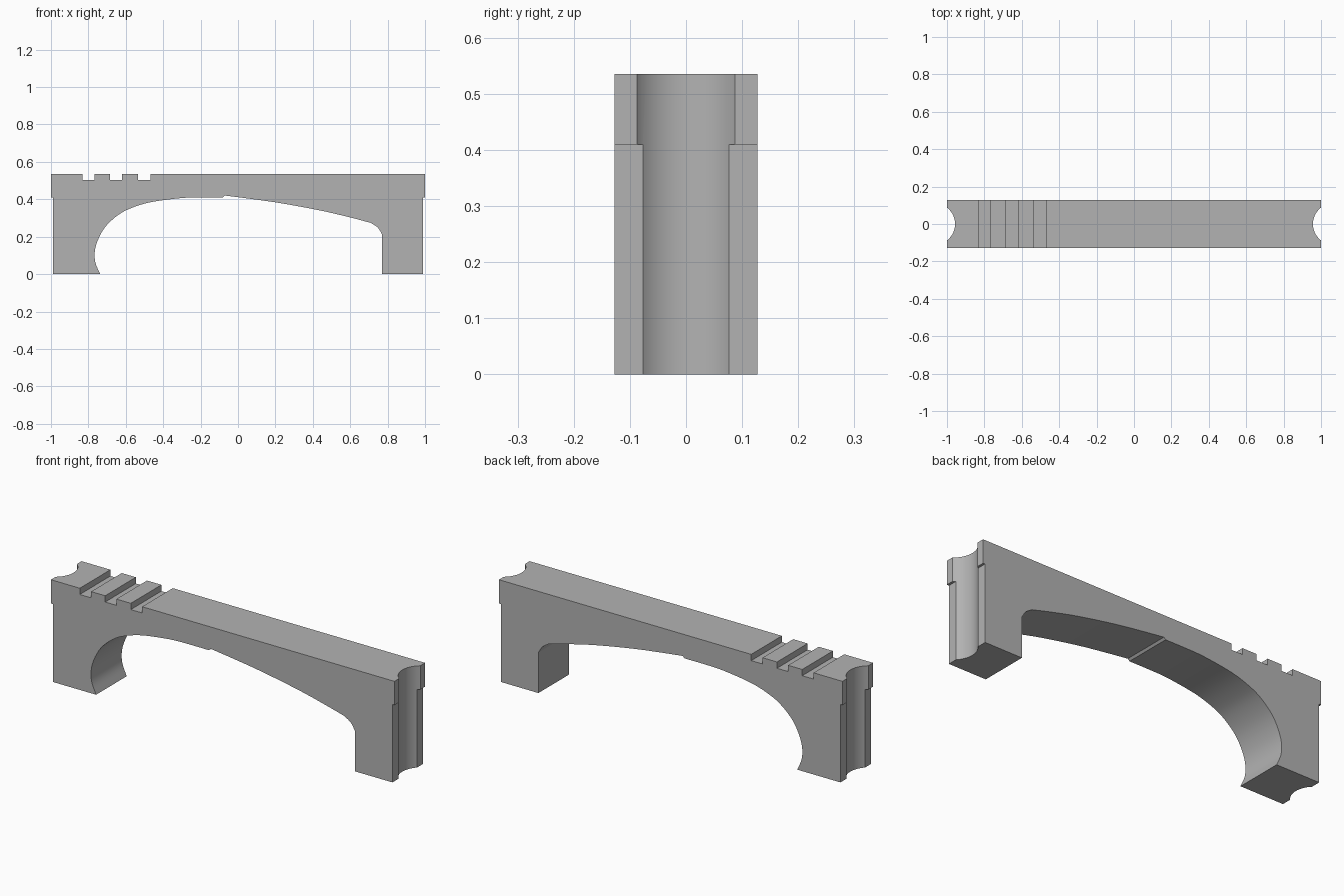
import bpy
import bmesh
import math
from mathutils import Vector

default = bpy.data.objects.get("Cube")
if default:
    bpy.data.objects.remove(default, do_unlink=True)

TOP, LEDGE, HALF_DEPTH = 0.535, 0.41, 0.1275
END, LEG_END, NOTCH_FLOOR = 1.0, 0.988, 0.502

stone = bpy.data.materials.new("stone grey")
stone.use_nodes = True
stone.diffuse_color = (0.45, 0.45, 0.45, 1)
stone.node_tree.nodes["Principled BSDF"].inputs["Base Color"].default_value = (0.45, 0.45, 0.45, 1)


def smooth_path(points, steps=4):
    """Catmull-Rom curve through the points."""
    p = [Vector(q) for q in points]
    p = [2 * p[0] - p[1]] + p + [2 * p[-1] - p[-2]]
    out = []
    for a, b, c, d in zip(p, p[1:], p[2:], p[3:]):
        for i in range(steps):
            t = i / steps
            out.append(0.5 * (2 * b + (c - a) * t + (2 * a - 5 * b + 4 * c - d) * t * t
                              + (3 * b - a - 3 * c + d) * t ** 3))
    return [tuple(q) for q in out] + [tuple(points[-1])]


# Underside: round arch on the right-hand end, long shallow arch on the other
round_arch = smooth_path([(-0.737, 0), (-0.762, 0.06), (-0.766, 0.117), (-0.75, 0.18),
                          (-0.71, 0.252), (-0.645, 0.313), (-0.576, 0.351), (-0.47, 0.384),
                          (-0.31, 0.406), (-0.2, 0.41), (-0.08, 0.41)])
shallow_arch = smooth_path([(-0.07, 0.42), (0.064, 0.403), (0.224, 0.38), (0.437, 0.341),
                            (0.6, 0.303), (0.71, 0.274)])
corner = smooth_path([(0.71, 0.274), (0.747, 0.249), (0.77, 0.213)])[1:]

# Top edge with three notches, listed from +x to -x
notches = []
for right, left in ((-0.469, -0.535), (-0.619, -0.684), (-0.766, -0.832)):
    notches += [(right, TOP), (right, NOTCH_FLOOR), (left, NOTCH_FLOOR), (left, TOP)]

outline = round_arch + shallow_arch + corner + [
    (0.77, 0), (LEG_END, 0), (LEG_END, LEDGE), (END, LEDGE), (END, TOP)]
outline += notches + [(-END, TOP), (-END, LEDGE), (-LEG_END, LEDGE), (-LEG_END, 0)]

# Bridge body: outline extruded through the depth
bm = bmesh.new()
face = bm.faces.new([bm.verts.new((x, -HALF_DEPTH, z)) for x, z in outline])
extruded = bmesh.ops.extrude_face_region(bm, geom=[face])["geom"]
bmesh.ops.translate(bm, vec=(0, 2 * HALF_DEPTH, 0),
                    verts=[v for v in extruded if isinstance(v, bmesh.types.BMVert)])
bmesh.ops.recalc_face_normals(bm, faces=bm.faces)
mesh = bpy.data.meshes.new("bridge_body")
bm.to_mesh(mesh)
bm.free()
body = bpy.data.objects.new("bridge_body", mesh)
bpy.context.collection.objects.link(body)
mesh.materials.append(stone)

# Round vertical grooves in both ends
for side, name in ((-1, "right"), (1, "left")):
    bpy.ops.mesh.primitive_cylinder_add(vertices=64, radius=0.1107, depth=1,
                                        location=(side * 1.0675, 0, 0.3))
    cutter = bpy.context.object
    cutter.name = name + "_groove_cutter"
    cutter.data.materials.append(stone)
    cutter.hide_render = True
    cut = body.modifiers.new(name + "_groove", 'BOOLEAN')
    cut.operation = 'DIFFERENCE'
    cut.solver = 'EXACT'
    cut.object = cutter
    bpy.ops.object.select_all(action='DESELECT')
    body.select_set(True)
    bpy.context.view_layer.objects.active = body
    bpy.ops.object.modifier_apply(modifier=cut.name)
    bpy.data.objects.remove(cutter, do_unlink=True)

bpy.ops.object.shade_smooth_by_angle(angle=math.radians(25))
